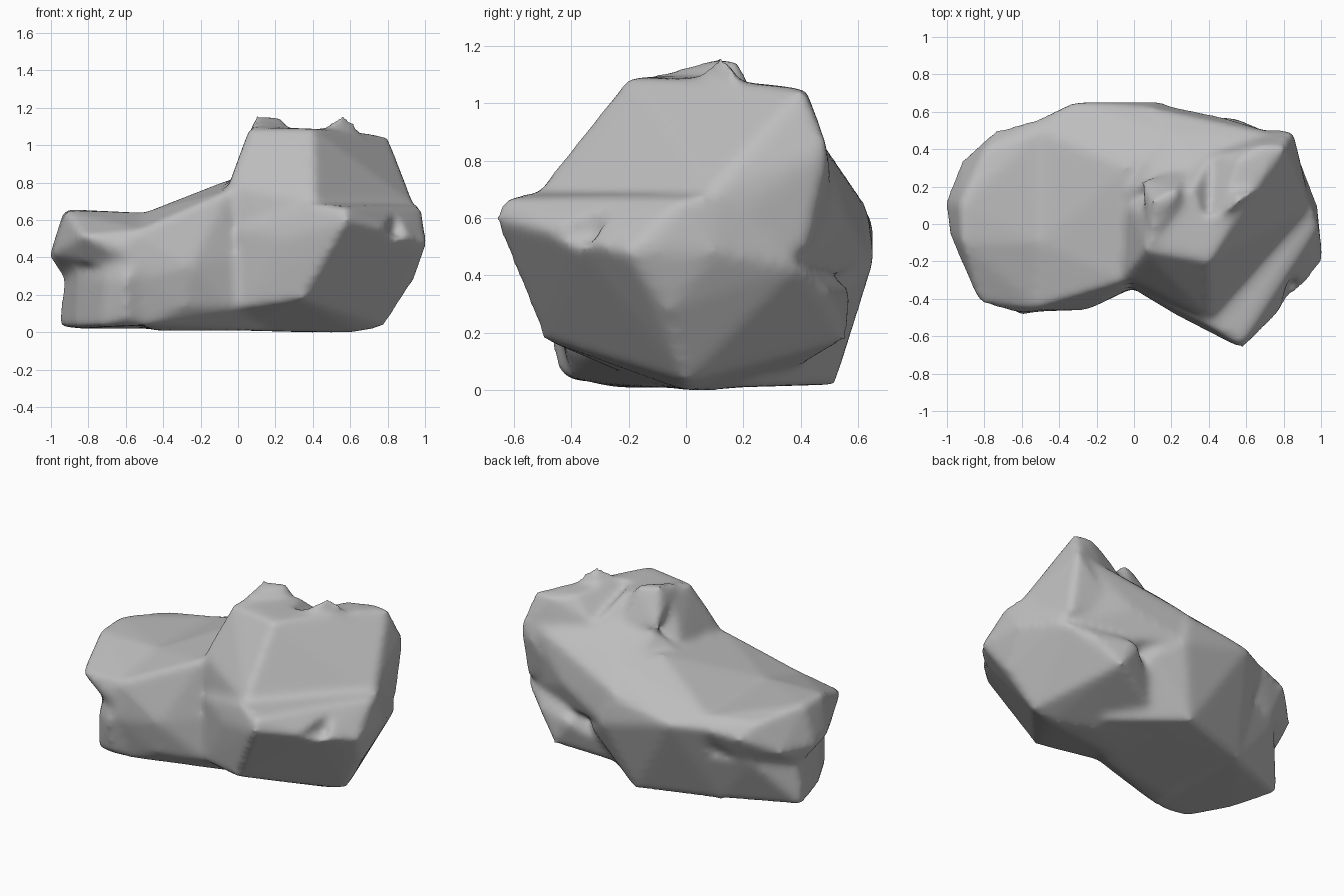
import bpy
import bmesh
from mathutils import Vector

default_cube = bpy.data.objects.get("Cube")
if default_cube:
    bpy.data.objects.remove(default_cube, do_unlink=True)


def add_chunk(bm, points):
    """Add one faceted chunk, the convex hull of its corner points."""
    chunk = bmesh.new()
    for point in points:
        chunk.verts.new(Vector(point))
    hull = bmesh.ops.convex_hull(chunk, input=chunk.verts[:])
    loose = {item for item in hull["geom_interior"] + hull["geom_unused"]
             if isinstance(item, bmesh.types.BMVert)}
    bmesh.ops.delete(chunk, geom=list(loose), context="VERTS")
    bmesh.ops.recalc_face_normals(chunk, faces=chunk.faces[:])
    part = bpy.data.meshes.new("chunk")
    chunk.to_mesh(part)
    chunk.free()
    bm.from_mesh(part)
    bpy.data.meshes.remove(part)


def chunk_object(name, chunks):
    """Gather several chunks into one object."""
    bm = bmesh.new()
    for points in chunks:
        add_chunk(bm, points)
    mesh = bpy.data.meshes.new(name)
    bm.to_mesh(mesh)
    bm.free()
    obj = bpy.data.objects.new(name, mesh)
    bpy.context.scene.collection.objects.link(obj)
    return obj


# Low end of the boulder: an overhanging cap on a narrower base
low_cap = [
    (-.83, -.42, .52), (-.92, -.1, .65), (-.93, .1, .66), (-.8, .4, .61),
    (-.5, .5, .62), (-.5, -.1, .64), (-.5, .57, .56), (-.5, -.45, .55),
    (-.5, -.47, .3), (-1.01, .12, .41), (-.99, -.05, .42), (-.92, .34, .42),
    (-.74, .5, .52), (-.62, -.48, .45), (-.5, .4, .3), (-.82, -.3, .38),
    (-.93, .15, .29), (-.7, .42, .35),
]
low_base = [
    (-.93, .15, .3), (-.86, -.14, .32), (-.71, -.42, .28), (-.6, -.49, .28),
    (-.96, .17, .03), (-.87, -.13, .02), (-.74, -.38, .03), (-.6, -.45, .07),
    (-.5, -.4, .04), (-.5, .36, .02), (-.5, .48, .34), (-.75, .4, .34),
    (-.5, -.47, .4), (-.65, -.42, .42), (-.7, .35, .45), (-.5, .4, .45),
]

# Sloping middle
middle = [
    (-.55, -.46, .54), (-.5, .5, .62), (-.5, -.1, .64), (-.05, -.31, .76),
    (-.04, .3, .82), (.2, .47, .8), (.1, .63, .64), (-.33, .655, .57),
    (.15, .655, .45), (-.25, -.46, .35), (-.03, -.35, .4), (-.55, -.47, .3),
    (-.5, .57, .56), (-.5, -.4, .04), (-.28, -.42, .14), (.1, -.15, .01),
    (-.45, -.25, .01), (-.5, .36, .02), (0, .52, .02), (.05, .57, .2),
    (.4, .2, .01), (.5, .3, .6), (.3, .55, .35), (0, -.34, .13),
]

# Saddle joining the middle to the back of the raised block
saddle = [
    (.2, .47, .81), (.1, .62, .66), (.8, .47, .88), (.6, .53, .65),
    (.3, .3, .94), (.06, .2, .92), (-.04, .15, .83), (.34, .58, .58),
    (.48, .57, .58), (.4, .2, .5), (.15, .64, .45), (.42, .46, .38),
    (.8, .41, .45), (.7, .41, .36),
]

# Raised block with its steep slanted face
tall_block = [
    (.06, -.14, 1.09), (.08, .04, 1.1), (.4, -.2, 1.09), (.58, .12, 1.08),
    (.8, .41, 1.05), (.68, .42, 1.05), (.85, .5, .84), (.94, .08, .69),
    (.41, -.52, .69), (-.05, -.28, .79), (.02, -.34, .55), (.3, -.49, .5),
    (.3, .34, .88), (.6, .51, .62), (.85, .42, .48), (.97, 0, .5),
    (-.03, .1, .83), (.1, .2, .4),
]

# Jutting lower prow and its shelf
prow = [
    (.58, -.67, .6), (.57, -.64, .67), (.41, -.55, .69), (.98, 0, .67),
    (.94, .12, .69), (1.01, -.2, .48), (.86, -.39, .53), (.25, -.5, .5),
    (0, -.35, .55), (.34, -.5, .18), (0, -.34, .13), (.65, 0, 0),
    (.4, .1, 0), (0, -.1, .01), (.78, 0, .03), (.94, -.06, .28), (.98, .1, .48),
    (.87, .39, .43), (.46, .58, .35), (.56, .56, .18), (0, .3, .02),
    (.7, .5, .34),
]

# Small knobs on the crest
crest_knob = [(.07, .02, 1.1), (.1, .12, 1.16), (.23, .18, 1.16), (.27, .1, 1.09),
              (.03, .24, .93), (.26, .28, .95), (.1, -.1, 1.1), (.2, -.1, 1)]
crest_tip = [(.58, .12, 1.19), (.42, 0, 1.08), (.68, .2, 1.05),
             (.5, .2, 1.05), (.55, .1, .9)]

boulder = chunk_object("boulder_rough", [low_cap, low_base, middle, saddle,
                                         tall_block, prow, crest_knob, crest_tip])

# Hollows: the gully on the crest and the chip in the shelf
crest_gully = [(.4, .02, 1.05), (.42, .55, .85), (.24, .14, 1.2), (.6, .18, 1.2),
               (.22, .6, 1.05), (.72, .6, 1.1)]
shelf_chip = [(.76, -.55, .52), (.95, -.38, .48), (.87, -.22, .69),
              (.82, -.3, .52), (.8, -.36, .58)]
cutter = chunk_object("hollow_cutter", [crest_gully, shelf_chip])
cutter.hide_render = True

# Fuse the chunks, carve the hollows, then weather the edges
fuse = boulder.modifiers.new("fuse", "REMESH")
fuse.mode = "VOXEL"
fuse.voxel_size = .02
carve = boulder.modifiers.new("carve", "BOOLEAN")
carve.operation = "DIFFERENCE"
carve.solver = "EXACT"
carve.object = cutter
even = boulder.modifiers.new("even", "REMESH")
even.mode = "VOXEL"
even.voxel_size = .02
weather = boulder.modifiers.new("weather", "SMOOTH")
weather.factor = .5
weather.iterations = 9

bpy.context.view_layer.update()
graph = bpy.context.evaluated_depsgraph_get()
final_mesh = bpy.data.meshes.new_from_object(boulder.evaluated_get(graph))
for helper in (boulder, cutter):
    bpy.data.objects.remove(helper, do_unlink=True)
rock = bpy.data.objects.new("boulder", final_mesh)
bpy.context.scene.collection.objects.link(rock)

# Plain grey stone
stone = bpy.data.materials.new("grey_stone")
stone.use_nodes = True
grey = (.51, .51, .51, 1)
stone.diffuse_color = grey
stone.node_tree.nodes["Principled BSDF"].inputs["Base Color"].default_value = grey
final_mesh.materials.clear()
final_mesh.materials.append(stone)

# Settle on the ground
ground = min(v.co.z for v in final_mesh.vertices)
for vert in final_mesh.vertices:
    vert.co.z -= ground
final_mesh.shade_smooth()
final_mesh.update()
